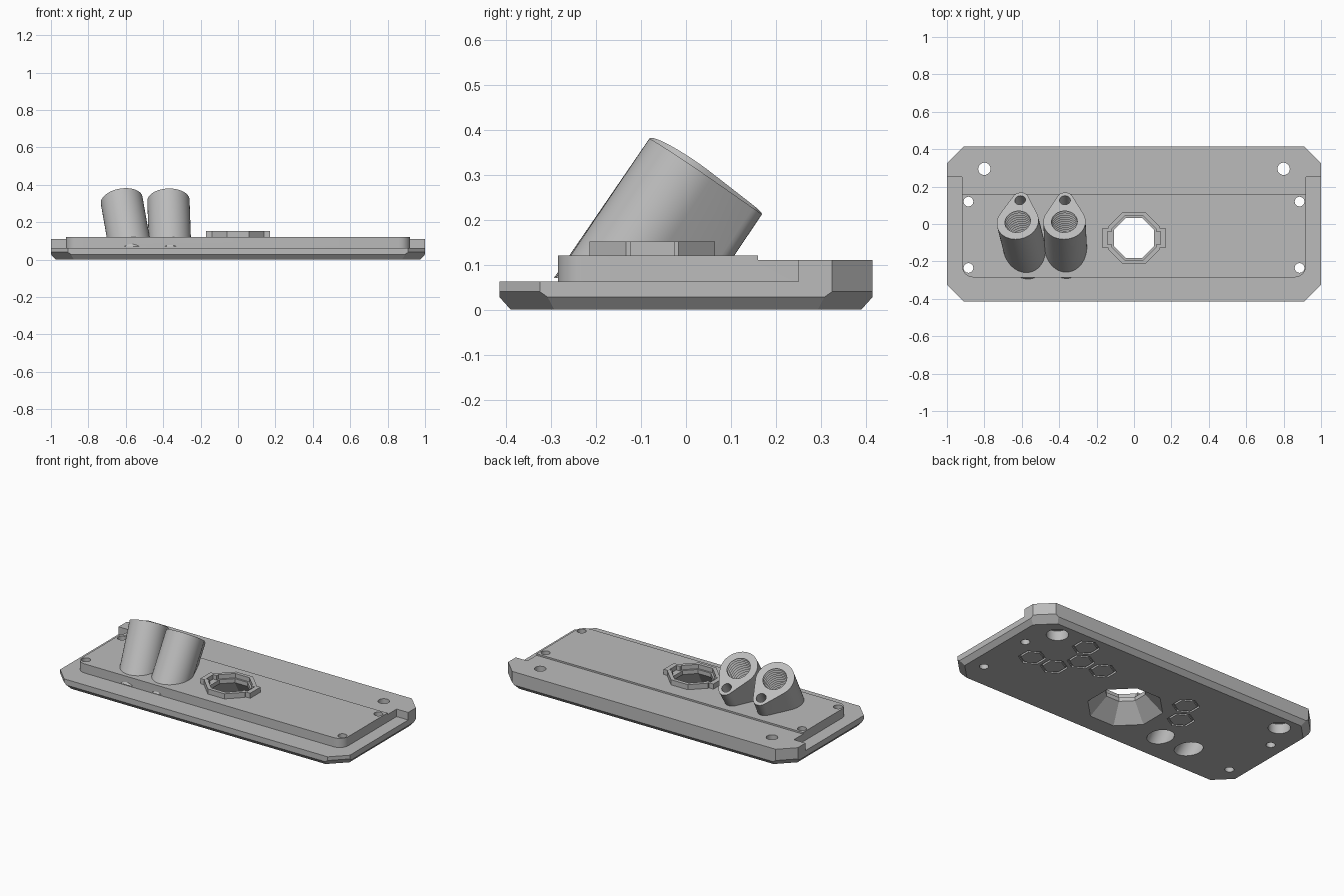
import bpy, bmesh
from math import sin, cos, pi, radians, acos
from mathutils import Matrix, Vector

if "Cube" in bpy.data.objects:
    bpy.data.objects.remove(bpy.data.objects["Cube"])

grey = bpy.data.materials.new("plain_grey")
grey.use_nodes = True
grey.diffuse_color = (0.5, 0.5, 0.5, 1)
grey.node_tree.nodes["Principled BSDF"].inputs["Base Color"].default_value = (0.5, 0.5, 0.5, 1)


def ngon(n, r, cx=0, cy=0, turn=0.0):
    return [(cx + r * cos(2 * pi * i / n + turn), cy + r * sin(2 * pi * i / n + turn)) for i in range(n)]


def octagon(apothem, cx, cy):
    return ngon(8, apothem / cos(pi / 8), cx, cy, pi / 8)


def rect(x0, x1, y0, y1):
    return [(x0, y0), (x1, y0), (x1, y1), (x0, y1)]


def loft(name, rings, matrix=Matrix(), cuts=()):
    """Solid through stacked rings [(outline, z)], then trimmed by planes (point, normal)."""
    bm = bmesh.new()
    loops = [[bm.verts.new((x, y, z)) for x, y in pts] for pts, z in rings]
    n = len(loops[0])
    for a, b in zip(loops, loops[1:]):
        for i in range(n):
            j = (i + 1) % n
            bm.faces.new((a[i], a[j], b[j], b[i]))
    bm.faces.new(loops[0][::-1])
    bm.faces.new(loops[-1])
    bm.transform(matrix)
    for point, normal in cuts:
        geom = bm.verts[:] + bm.edges[:] + bm.faces[:]
        cut = bmesh.ops.bisect_plane(bm, geom=geom, plane_co=point, plane_no=normal, clear_outer=True)
        rim = [g for g in cut["geom_cut"] if isinstance(g, bmesh.types.BMEdge)]
        bmesh.ops.contextual_create(bm, geom=rim)
    bmesh.ops.recalc_face_normals(bm, faces=bm.faces[:])
    mesh = bpy.data.meshes.new(name)
    bm.to_mesh(mesh)
    bm.free()
    mesh.materials.append(grey)
    obj = bpy.data.objects.new(name, mesh)
    bpy.context.collection.objects.link(obj)
    return obj


def prism(name, pts, z0, z1, **kw):
    return loft(name, [(pts, z0), (pts, z1)], **kw)


def combine(body, tool, operation):
    tool.hide_render = True
    mod = body.modifiers.new(operation.lower(), "BOOLEAN")
    mod.operation, mod.object, mod.solver = operation, tool, "EXACT"
    bpy.context.view_layer.objects.active = body
    bpy.ops.object.modifier_apply(modifier=mod.name)
    bpy.data.objects.remove(tool)


def add(tool):
    combine(panel, tool, "UNION")


def cut(tool):
    combine(panel, tool, "DIFFERENCE")


# Panel with clipped corners and a bevelled underside
W, D, C = 1.0, 0.415, 0.09
outline = [(W, C - D), (W, D - C), (W - C, D), (C - W, D),
           (-W, D - C), (-W, C - D), (C - W, -D), (W - C, -D)]
bevels = []
for sx in (-1, 1):
    bevels.append((Vector((sx * W, 0, 0.028)), Vector((sx, 0, -0.9))))
    bevels.append((Vector((0, sx * D, 0.028)), Vector((0, sx, -0.9))))
    for sy in (-1, 1):
        bevels.append((Vector((sx * W, sy * (D - C), 0.04)), Vector((sx * 0.7, sy * 0.7, -1))))
panel = prism("panel", outline, 0, 0.115, cuts=bevels)
cut(prism("front_step", rect(-2, 2, -1, 0.25), 0.063, 0.3))

# Raised deck with rounded front corners
R, X, Y = 0.06, 0.92, -0.285
arc = [radians(a) for a in range(0, 91, 15)]
deck = [(-X + R - R * cos(a), Y + R - R * sin(a)) for a in arc]
deck += [(X - R + R * sin(a), Y + R - R * cos(a)) for a in arc]
deck += [(X, 0.3), (-X, 0.3)]
add(prism("deck", deck, 0.035, 0.12))
cut(prism("rear_step", rect(-2, 2, 0.16, 1), 0.11, 0.3))

# Keyed window collar, recess and flared window
CY = -0.075
add(prism("collar", octagon(0.14, 0, CY), 0.09, 0.152))
add(prism("collar_tabs", rect(-0.172, 0.172, CY - 0.05, CY + 0.05), 0.085, 0.152))
cut(prism("recess", octagon(0.118, 0, CY), 0.125, 0.3))
cut(prism("recess_slots", rect(-0.143, 0.143, CY - 0.034, CY + 0.034), 0.124, 0.31))
cut(loft("flare", [(octagon(0.205, 0, CY), -0.005), (octagon(0.107, 0, CY), 0.1),
                   (octagon(0.107, 0, CY), 0.32)]))

# Tilted teardrop sockets
BIG, TIP, GAP = 0.113, 0.045, 0.144
t = acos((BIG - TIP) / GAP)
tear = []
for k in range(41):
    a = pi / 2 + t + (2 * pi - 2 * t) * k / 40
    tear.append((BIG * cos(a), BIG * sin(a)))
for k in range(13):
    a = pi / 2 - t + 2 * t * k / 12
    tear.append((TIP * cos(a), GAP + TIP * sin(a)))
poses = []
for x, lean in ((-0.622, -10), (-0.372, -2)):
    poses.append(Matrix.Translation((x, 0.012, 0.317))
                 @ Matrix.Rotation(radians(lean), 4, "Y") @ Matrix.Rotation(radians(-34), 4, "X"))
floor = [(Vector((0, 0, 0.07)), Vector((0, 0, -1)))]
for pose in poses:
    add(prism("socket", tear, -0.6, 0, matrix=pose, cuts=floor))

# Ribbed bores through the sockets, with a small blind hole beside each
ribs = [(ngon(32, 0.07), -0.6)]
ribs += [(ngon(32, 0.078 if i % 2 else 0.069), -0.24 + 0.01 * i) for i in range(27)]
for pose in poses:
    cut(loft("bore", ribs, matrix=pose))
    cut(prism("pilot_hole", ngon(24, 0.029, 0, 0.139), -0.1, 0.05, matrix=pose))

# Screw holes, the rear pair counterbored from below
for sx in (-1, 1):
    for y in (0.12, -0.235):
        cut(prism("screw_hole", ngon(24, 0.026, sx * 0.885, y), -0.1, 0.3))
    cut(prism("rear_hole", ngon(32, 0.033, sx * 0.8, 0.295), -0.1, 0.3))
    cut(prism("counterbore", ngon(32, 0.062, sx * 0.8, 0.295), -0.1, 0.06))

# Hexagonal grooves on the underside
hexes = [(0.587, 0.287), (0.745, 0.013), (0.588, 0.013), (0.509, 0.15),
         (0.352, 0.15), (-0.249, 0.15), (-0.327, 0.013)]
for x, y in hexes:
    groove = prism("groove", ngon(6, 0.078, x, y, pi / 6), -0.05, 0.012)
    combine(groove, prism("groove_core", ngon(6, 0.064, x, y, pi / 6), -0.1, 0.1), "DIFFERENCE")
    cut(groove)

# Smooth round walls, keep crisp edges
bpy.ops.object.select_all(action="DESELECT")
panel.select_set(True)
bpy.context.view_layer.objects.active = panel
bpy.ops.object.shade_smooth_by_angle(angle=radians(25))
